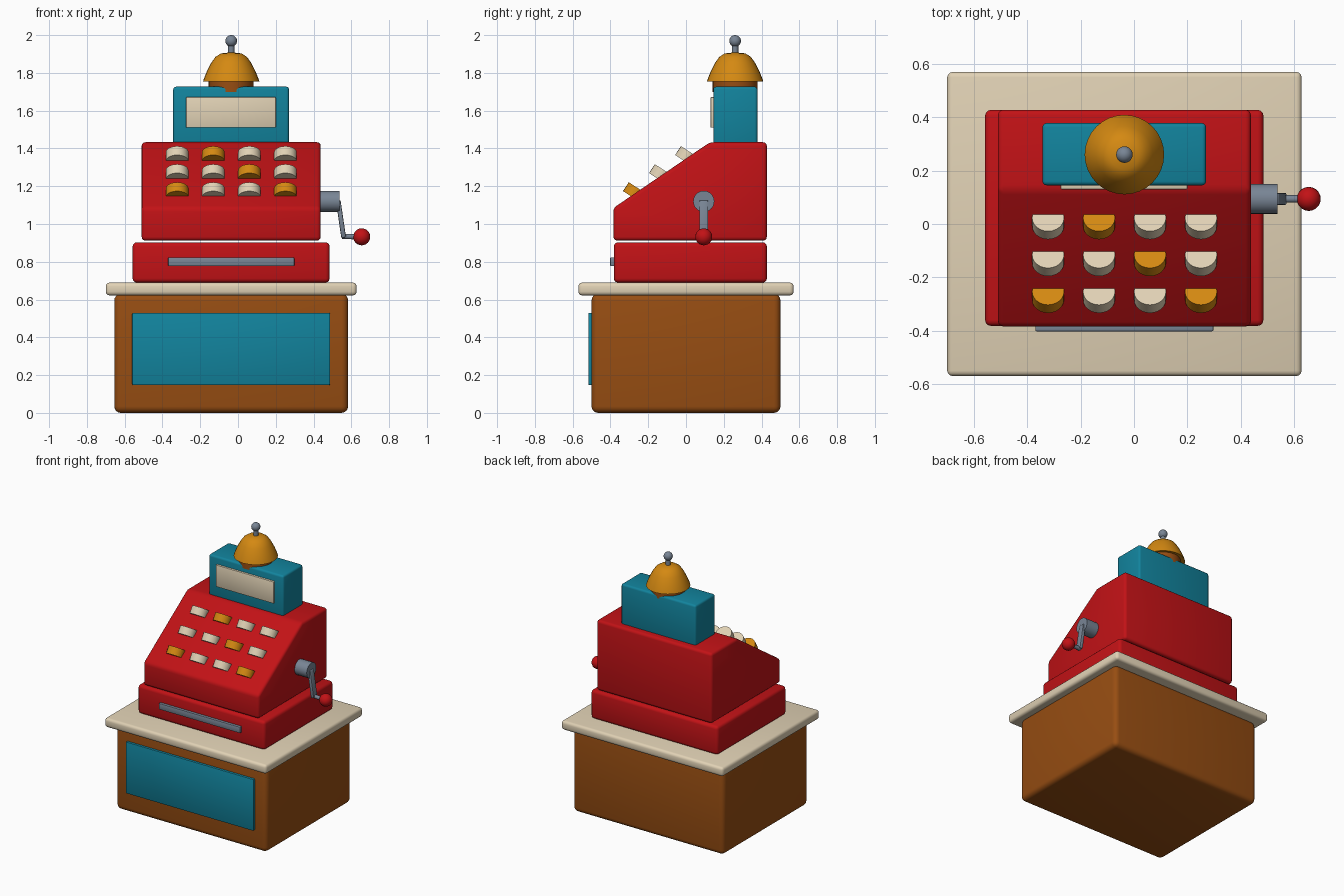
import bpy, bmesh, math
from mathutils import Matrix, Vector

cube = bpy.data.objects.get("Cube")
if cube:
    bpy.data.objects.remove(cube, do_unlink=True)


def material(name, r, g, b):
    m = bpy.data.materials.new(name)
    m.use_nodes = True
    m.diffuse_color = (r, g, b, 1)
    m.node_tree.nodes["Principled BSDF"].inputs["Base Color"].default_value = (r, g, b, 1)
    return m


RED = material("red enamel", 0.54, 0.006, 0.008)
BROWN = material("brown wood", 0.31, 0.075, 0.006)
TEAL = material("teal paint", 0.006, 0.23, 0.34)
CREAM = material("cream", 0.75, 0.64, 0.46)
GOLD = material("gold", 0.66, 0.25, 0.006)
STEEL = material("steel grey", 0.19, 0.235, 0.3)

CX = -0.036          # centre line of the cabinet and register
BELL = (CX, 0.26)    # bell axis


def finish(name, bm, mat, bevel=0, segments=3):
    """Round the edges, make the object and smooth it by angle."""
    if bevel:
        bmesh.ops.bevel(bm, geom=bm.edges[:], offset=bevel, segments=segments,
                        profile=0.5, affect='EDGES', clamp_overlap=True)
    bmesh.ops.recalc_face_normals(bm, faces=bm.faces[:])
    mesh = bpy.data.meshes.new(name)
    bm.to_mesh(mesh)
    bm.free()
    mesh.materials.append(mat)
    ob = bpy.data.objects.new(name, mesh)
    bpy.context.collection.objects.link(ob)
    bpy.ops.object.select_all(action='DESELECT')
    ob.select_set(True)
    bpy.context.view_layer.objects.active = ob
    bpy.ops.object.shade_smooth_by_angle(angle=math.radians(40))
    return ob


def box(name, mat, x, y, z, bevel=0.01, segments=3):
    bm = bmesh.new()
    size = [b - a for a, b in (x, y, z)]
    mid = [(a + b) / 2 for a, b in (x, y, z)]
    bmesh.ops.create_cube(bm, size=1, matrix=Matrix.Translation(mid) @ Matrix.Diagonal((*size, 1)))
    return finish(name, bm, mat, bevel, segments)


def rod(name, mat, start, end, radius, sides=24):
    start, end = Vector(start), Vector(end)
    axis = end - start
    place = Matrix.Translation((start + end) / 2) @ axis.to_track_quat('Z', 'Y').to_matrix().to_4x4()
    bm = bmesh.new()
    bmesh.ops.create_cone(bm, cap_ends=True, segments=sides, radius1=radius, radius2=radius,
                          depth=axis.length, matrix=place)
    return finish(name, bm, mat)


def ball(name, mat, centre, radius):
    bm = bmesh.new()
    bmesh.ops.create_uvsphere(bm, u_segments=20, v_segments=12, radius=radius,
                              matrix=Matrix.Translation(centre))
    return finish(name, bm, mat)


# Cabinet and counter
box("cabinet", BROWN, (-0.655, 0.583), (-0.5, 0.5), (0, 0.63), 0.035, 4)
box("cabinet_front_panel", TEAL, (-0.56, 0.488), (-0.517, -0.49), (0.147, 0.53), 0.006, 2)
box("counter_top", CREAM, (-0.7, 0.628), (-0.57, 0.57), (0.622, 0.69), 0.02)

# Cash drawer
box("cash_drawer", RED, (-0.558, 0.485), (-0.382, 0.428), (0.69, 0.903), 0.022)
box("drawer_handle", STEEL, (-0.37, 0.298), (-0.402, -0.375), (0.777, 0.823), 0.005, 2)

# Register body: side profile pulled across the width
profile = [(-0.384, 0.912), (0.428, 0.912), (0.428, 1.433), (0.127, 1.433), (-0.384, 1.085)]
bm = bmesh.new()
side = bm.faces.new([bm.verts.new((-0.51, y, z)) for y, z in profile])
pulled = bmesh.ops.extrude_face_region(bm, geom=[side])["geom"]
bmesh.ops.translate(bm, vec=(0.948, 0, 0),
                    verts=[v for v in pulled if isinstance(v, bmesh.types.BMVert)])
finish("register_body", bm, RED, 0.02)

# Keys: leaning discs half sunk in the sloped face
lean = math.radians(33)
half = Vector((0, math.sin(lean), math.cos(lean))) * 0.028
for row, gold_columns in enumerate([(1,), (2,), (0, 3)]):
    for col in range(4):
        centre = Vector((CX - 0.286 + 0.191 * col, 0.008 - 0.138 * row, 1.356 - 0.0955 * row))
        rod(f"key_{row + 1}_{col + 1}", GOLD if col in gold_columns else CREAM,
            centre - half, centre + half, 0.06)

# Price display
box("display_box", TEAL, (-0.343, 0.27), (0.145, 0.378), (1.42, 1.727), 0.015)
box("display_screen", CREAM, (-0.275, 0.2), (0.13, 0.16), (1.51, 1.672), 0.004, 2)

# Bell: base, turned dome with an open underside, stem and knob
rod("bell_base", BROWN, (*BELL, 1.7), (*BELL, 1.765), 0.119, 32)
dome = [(0, 1.762), (0.13, 1.762), (0.149, 1.755), (0.145, 1.768), (0.128, 1.81), (0.106, 1.853),
        (0.084, 1.884), (0.055, 1.903), (0, 1.909)]
bm = bmesh.new()
points = [bm.verts.new((BELL[0] + r, BELL[1], z)) for r, z in dome]
edges = [bm.edges.new(pair) for pair in zip(points, points[1:])]
bmesh.ops.spin(bm, geom=points + edges, cent=(*BELL, 0), axis=(0, 0, 1),
               angle=math.tau, steps=32, use_merge=True)
bmesh.ops.remove_doubles(bm, verts=bm.verts[:], dist=0.0005)
finish("bell_dome", bm, GOLD)
rod("bell_stem", STEEL, (*BELL, 1.89), (*BELL, 1.96), 0.017, 16)
ball("bell_knob", STEEL, (*BELL, 1.969), 0.031)

# Crank on the left side
rod("crank_hub", STEEL, (0.42, 0.094, 1.12), (0.537, 0.094, 1.12), 0.056)
bm = bmesh.new()
corners = [bm.verts.new((x, 0.071, z))
           for x, z in [(0.518, 1.125), (0.543, 1.125), (0.572, 0.93), (0.547, 0.925)]]
arm = bmesh.ops.extrude_face_region(bm, geom=[bm.faces.new(corners)])["geom"]
bmesh.ops.translate(bm, vec=(0, 0.046, 0),
                    verts=[v for v in arm if isinstance(v, bmesh.types.BMVert)])
finish("crank_arm", bm, STEEL, 0.006, 2)
rod("crank_grip_rod", STEEL, (0.55, 0.094, 0.935), (0.64, 0.094, 0.932), 0.014, 16)
ball("crank_knob", RED, (0.655, 0.094, 0.932), 0.045)
